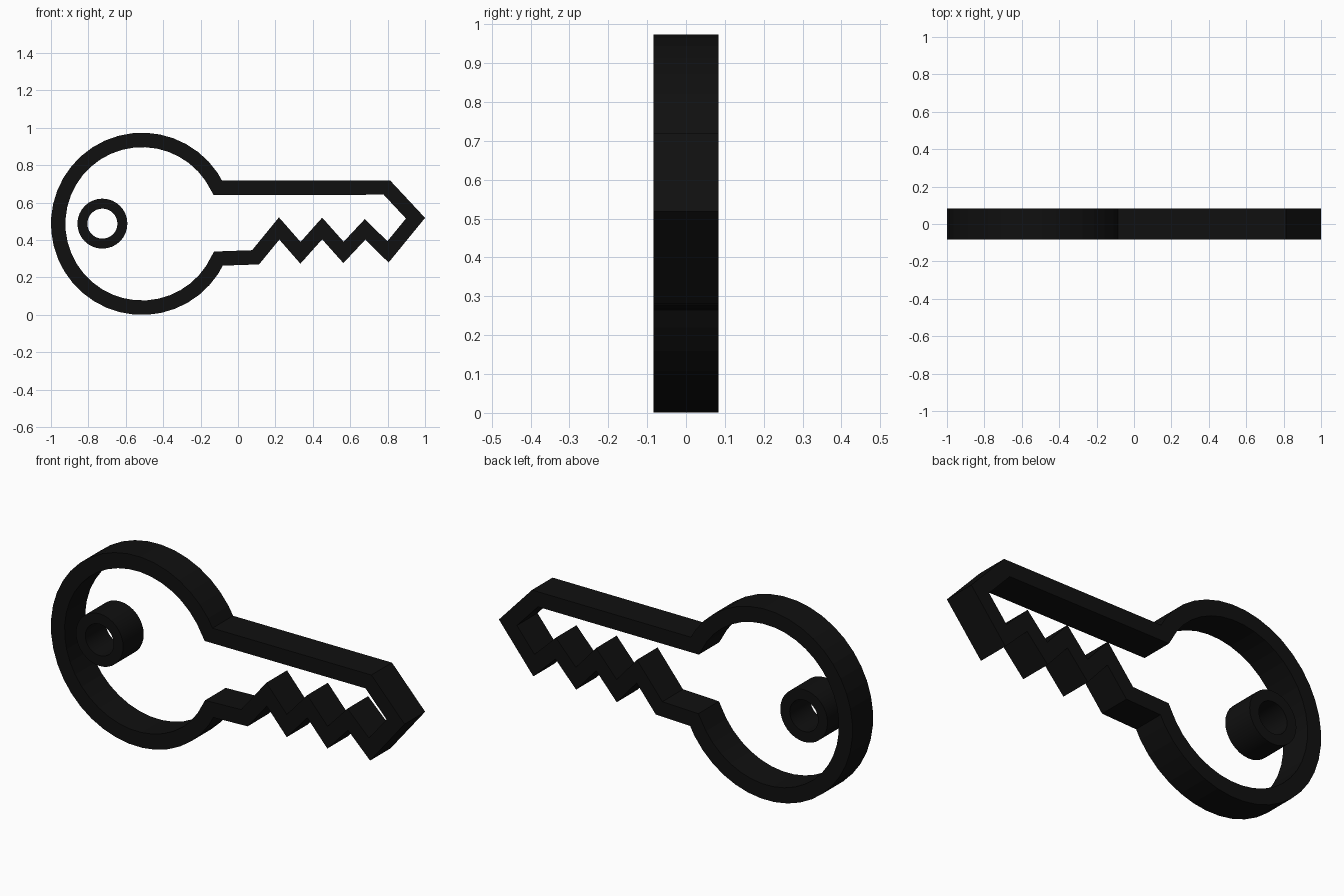
import bpy, bmesh, math
from mathutils import Vector

if "Cube" in bpy.data.objects:
    bpy.data.objects.remove(bpy.data.objects["Cube"], do_unlink=True)

HALF_DEPTH = 0.083

black = bpy.data.materials.new("black")
black.use_nodes = True
black.diffuse_color = (0.005, 0.005, 0.005, 1)
black.node_tree.nodes["Principled BSDF"].inputs["Base Color"].default_value = black.diffuse_color


def arc(cx, cz, radius, start, end, steps):
    angles = [math.radians(start + (end - start) * i / steps) for i in range(steps + 1)]
    return [Vector((cx + radius * math.cos(a), cz + radius * math.sin(a))) for a in angles]


def band(name, path, half_width):
    """Closed, mitred strip along a centre line in the xz plane, extruded in y."""
    bm = bmesh.new()
    sections = []
    for i, p in enumerate(path):
        before = (p - path[i - 1]).normalized()
        after = (path[(i + 1) % len(path)] - p).normalized()
        normal = Vector((before.y, -before.x))
        mitre = (normal + Vector((after.y, -after.x))).normalized()
        offset = mitre * (half_width / mitre.dot(normal))
        outer, inner = p + offset, p - offset
        corners = [(outer, -1), (outer, 1), (inner, 1), (inner, -1)]
        sections.append([bm.verts.new((q.x, s * HALF_DEPTH, q.y)) for q, s in corners])
    for i, a in enumerate(sections):
        b = sections[(i + 1) % len(sections)]
        for k in range(4):
            n = (k + 1) % 4
            bm.faces.new((a[k], a[n], b[n], b[k]))
    bmesh.ops.recalc_face_normals(bm, faces=bm.faces)
    mesh = bpy.data.meshes.new(name)
    bm.to_mesh(mesh)
    bm.free()
    mesh.materials.append(black)
    obj = bpy.data.objects.new(name, mesh)
    bpy.context.collection.objects.link(obj)
    return obj


# Outline: round bow, then toothed lower edge, tip and straight upper edge
bow = arc(-0.513, 0.487, 0.4485, 25.5, 335.5, 35)
blade = [Vector(p) for p in (
    (0.094, 0.308), (0.22, 0.462), (0.334, 0.332), (0.45, 0.462), (0.564, 0.334),
    (0.679, 0.457), (0.802, 0.337), (0.949, 0.517), (0.796, 0.681))]
band("key_outline", bow + blade, 0.0385)

# Ring around the keyring hole
ring = band("hole_ring", arc(-0.725, 0.488, 0.107, 0, 360, 32)[:-1], 0.0265)
bpy.ops.object.select_all(action="DESELECT")
ring.select_set(True)
bpy.context.view_layer.objects.active = ring
bpy.ops.object.shade_smooth_by_angle(angle=math.radians(30))
